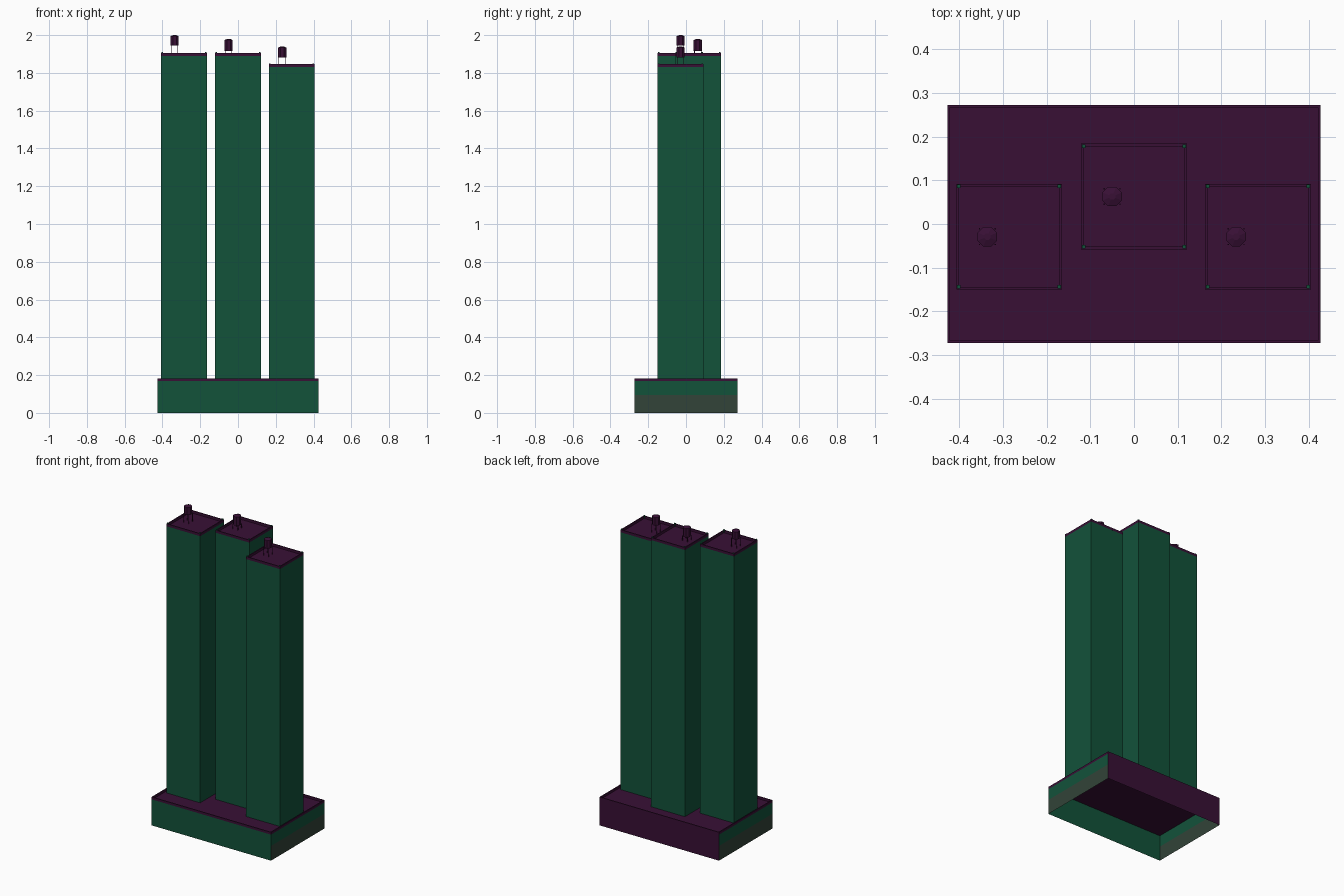
import bpy, bmesh, math
from mathutils import Matrix

if "Cube" in bpy.data.objects:
    bpy.data.objects.remove(bpy.data.objects["Cube"])


def mat(name, col):
    m = bpy.data.materials.new(name)
    m.diffuse_color = (*col, 1)
    m.use_nodes = True
    m.node_tree.nodes["Principled BSDF"].inputs["Base Color"].default_value = m.diffuse_color
    return m


GREEN = mat("deep green", (0.006, 0.085, 0.042))
PURPLE = mat("dark purple", (0.040, 0.005, 0.036))
GREY = mat("olive grey", (0.032, 0.056, 0.040))


def finish(name, bm, mats):
    me = bpy.data.meshes.new(name)
    bm.to_mesh(me)
    bm.free()
    for m in mats:
        me.materials.append(m)
    ob = bpy.data.objects.new(name, me)
    bpy.context.collection.objects.link(ob)
    return ob


def add_box(bm, x0, x1, y0, y1, z0, z1):
    mtx = Matrix.Translation(((x0 + x1) / 2, (y0 + y1) / 2, (z0 + z1) / 2)) @ \
        Matrix.Diagonal((x1 - x0, y1 - y0, z1 - z0, 1))
    return bmesh.ops.create_cube(bm, size=1, matrix=mtx)["verts"]


def shell(name, x0, x1, y0, y1, z0, z1, mats, split=None):
    """Thin-walled block, open below, with an optional horizontal seam."""
    bm = bmesh.new()
    add_box(bm, x0, x1, y0, y1, z0, z1)
    bmesh.ops.delete(bm, geom=[f for f in bm.faces if f.normal.z < -0.5], context="FACES")
    if split:
        bmesh.ops.bisect_plane(bm, geom=bm.verts[:] + bm.edges[:] + bm.faces[:],
                               plane_co=(0, 0, split), plane_no=(0, 0, 1))
    for f in bm.faces:
        f.normal_update()
        if f.normal.z > 0.5:
            f.material_index = 1                      # roof
        elif split:
            if f.normal.y > 0.5:
                f.material_index = 1                  # back wall
            elif abs(f.normal.x) > 0.5 and f.calc_center_median().z < split:
                f.material_index = 2                  # lower band on the ends
    return finish(name, bm, mats)


def rim(name, x0, x1, y0, y1, z0, z1, t):
    """Roof parapet frame."""
    bm = bmesh.new()
    add_box(bm, x0, x1, y0, y0 + t, z0, z1)
    add_box(bm, x0, x1, y1 - t, y1, z0, z1)
    add_box(bm, x0, x0 + t, y0 + t, y1 - t, z0, z1)
    add_box(bm, x1 - t, x1, y0 + t, y1 - t, z0, z1)
    return finish(name, bm, [PURPLE])


def tank(name, x, y, roof, z0, z1):
    """Round water tank with a shallow cap on four thin legs."""
    bm = bmesh.new()
    r, cap = 0.024, 0.006
    spin = Matrix.Rotation(math.pi / 8, 4, "Z")
    for lo, hi, r2 in ((z0, z1 - cap, r), (z1 - cap, z1, 0.008)):
        bmesh.ops.create_cone(bm, cap_ends=True, segments=8, radius1=r, radius2=r2, depth=hi - lo,
                              matrix=Matrix.Translation((x, y, (lo + hi) / 2)) @ spin)
    for sx in (-1, 1):
        for sy in (-1, 1):
            cx, cy, h = x + sx * 0.018, y + sy * 0.018, 0.0015
            add_box(bm, cx - h, cx + h, cy - h, cy + h, roof, z0 + 0.003)
    return finish(name, bm, [PURPLE])


# Podium
shell("podium", -0.427, 0.427, -0.273, 0.273, 0, 0.168, [GREEN, PURPLE, GREY], 0.095)
rim("podium_parapet", -0.427, 0.427, -0.273, 0.273, 0.168, 0.183, 0.006)

# Towers: name, centre x, centre y, roof height, tank bottom, tank top
W = 0.121
for name, cx, cy, roof, t0, t1 in (("left", -0.286, -0.029, 1.890, 1.945, 2.0),
                                   ("middle", 0.0, 0.063, 1.890, 1.917, 1.98),
                                   ("right", 0.284, -0.029, 1.830, 1.882, 1.94)):
    x0, x1, y0, y1 = cx - W, cx + W, cy - W, cy + W
    shell(name + "_tower", x0, x1, y0, y1, 0.168, roof, [GREEN, PURPLE])
    rim(name + "_parapet", x0, x1, y0, y1, roof, roof + 0.016, 0.006)
    # Corner posts
    bm = bmesh.new()
    for px in (x0 + 0.006, x1 - 0.006):
        for py in (y0 + 0.006, y1 - 0.006):
            add_box(bm, px - 0.004, px + 0.004, py - 0.004, py + 0.004, roof, roof + 0.021)
    finish(name + "_corner_posts", bm, [GREEN])
    tank(name + "_water_tank", cx - 0.05, cy, roof, t0, t1)
